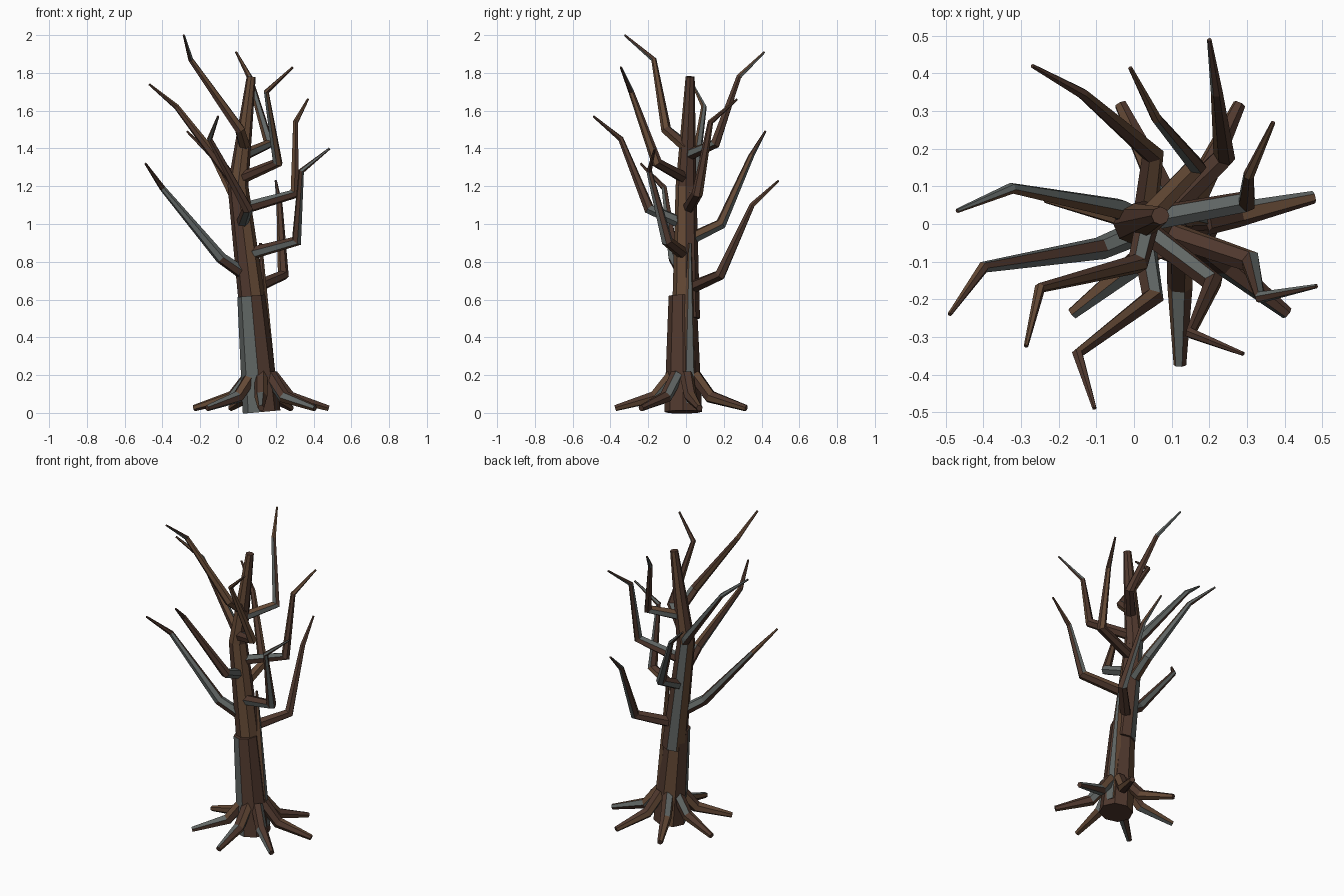
import bpy, bmesh, math, random
from mathutils import Vector

random.seed(4)


def material(name, col):
    m = bpy.data.materials.new(name)
    m.diffuse_color = (*col, 1)
    return m


BARK = [material("dark_bark", (0.08, 0.04, 0.027)),
        material("light_bark", (0.125, 0.065, 0.035)),
        material("grey_bark", (0.12, 0.135, 0.13))]


def tube(name, pts, radii, sides=7):
    """Flat-sided tapered tube along a path, rings set on the bend's bisector."""
    pts = [Vector(p) for p in pts]
    dirs = [(b - a).normalized() for a, b in zip(pts, pts[1:])]
    bm = bmesh.new()
    rings = []
    u = dirs[0].orthogonal().normalized()
    for i, (p, r) in enumerate(zip(pts, radii)):
        d = dirs[max(i - 1, 0)]
        t = (d + dirs[min(i, len(dirs) - 1)]).normalized()
        u = (u - t * u.dot(t)).normalized()
        v = t.cross(u)
        rings.append([bm.verts.new(p + r * (u * math.cos(a) + v * math.sin(a)))
                      for a in (2 * math.pi * k / sides for k in range(sides))])
    for a, b in zip(rings, rings[1:]):
        for k in range(sides):
            n = (k + 1) % sides
            f = bm.faces.new((a[k], a[n], b[n], b[k]))
            f.material_index = random.choice((0, 0, 1, 2))
    bm.faces.new(rings[0][::-1])
    bm.faces.new(rings[-1])
    bmesh.ops.recalc_face_normals(bm, faces=bm.faces)
    me = bpy.data.meshes.new(name)
    bm.to_mesh(me)
    bm.free()
    for m in BARK:
        me.materials.append(m)
    ob = bpy.data.objects.new(name, me)
    bpy.context.collection.objects.link(ob)
    return ob


# Trunk: thick lower sleeve, leaning upper part, thin bark ridge
tube("lower_trunk", [(0.125, -0.015, 0.005), (0.07, -0.018, 0.62)], [0.1, 0.074], 8)
tube("upper_trunk", [(0.085, 0, 0.5), (0.0, 0.0, 1.2), (0.07, 0.022, 1.78)],
     [0.074, 0.055, 0.024], 8)
tube("bark_ridge", [(0.165, 0.01, 0.05), (0.12, 0.02, 0.9)], [0.05, 0.008], 6)

# Seven roots fanned evenly around the base
for i in range(7):
    a = math.radians(-90 + i * 360 / 7)
    path = [(0.122 + r * math.cos(a), -0.01 + r * math.sin(a), z)
            for r, z in ((0.06, 0.2), (0.155, 0.085), (0.365, 0.025))]
    tube(f"root_{i + 1}", path, [0.036, 0.034, 0.017], 6)

# Branches: trunk joint, elbow, upper bend, tip
branches = [
    [(0.08, 0.02, 0.66), (0.24, 0.18, 0.73), (0.22, 0.35, 1.1), (0.2, 0.49, 1.23)],
    [(0.04, -0.01, 0.73), (-0.09, -0.065, 0.82), (-0.4, -0.115, 1.19), (-0.49, -0.24, 1.32)],
    [(0.05, -0.01, 0.84), (0.31, -0.1, 0.91), (0.335, -0.195, 1.28), (0.485, -0.165, 1.4)],
    [(0.03, 0.02, 0.92), (0.05, 0.185, 1.0), (-0.135, 0.345, 1.36), (-0.27, 0.42, 1.49)],
    [(0.02, -0.01, 1.0), (0.05, -0.195, 1.08), (-0.15, -0.345, 1.45), (-0.105, -0.49, 1.57)],
    [(0.02, 0.01, 1.08), (0.3, 0.06, 1.16), (0.305, 0.13, 1.54), (0.37, 0.27, 1.66)],
    [(0.03, 0.0, 1.16), (-0.04, 0.04, 1.25), (-0.325, 0.095, 1.62), (-0.47, 0.035, 1.74)],
    [(0.01, 0.0, 1.24), (0.21, -0.155, 1.325), (0.15, -0.29, 1.7), (0.29, -0.345, 1.83)],
    [(0.02, 0.0, 1.36), (0.165, 0.155, 1.425), (0.06, 0.28, 1.78), (-0.01, 0.415, 1.91)],
    [(0.035, 0.0, 1.41), (0.01, -0.105, 1.5), (-0.25, -0.17, 1.87), (-0.287, -0.325, 2.0)],
]
for i, path in enumerate(branches):
    s = 1 - 0.01 * i
    tube(f"branch_{i + 1}", path, [0.035 * s, 0.031 * s, 0.016 * s, 0.006], 6)
